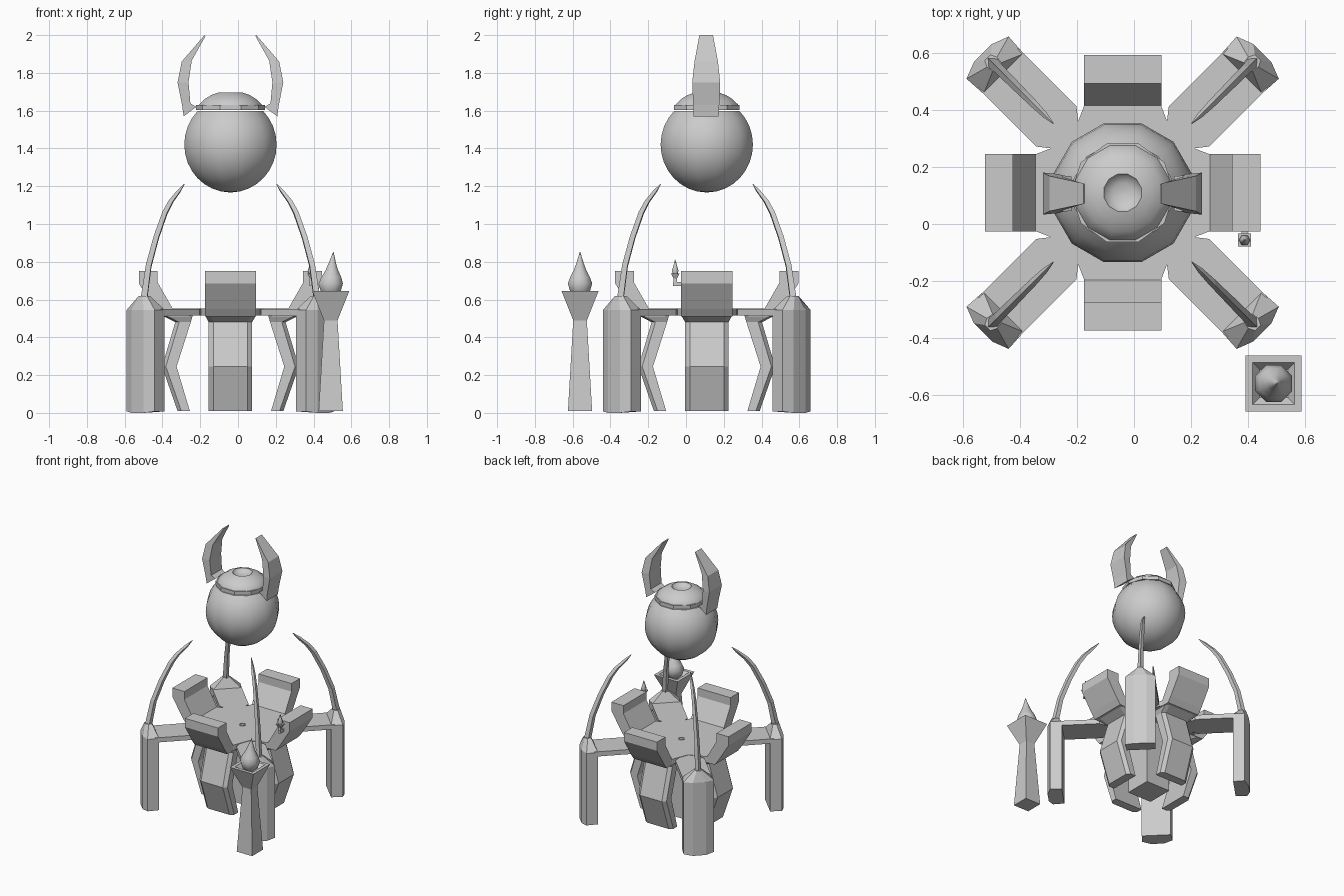
import bpy, bmesh
from math import sin, cos, pi, sqrt, radians
from mathutils import Vector, Matrix

if "Cube" in bpy.data.objects:
    bpy.data.objects.remove(bpy.data.objects["Cube"])

CX, CY = -0.04, 0.11


def loft(name, rings, matrix=None, smooth=None):
    """Skin a list of equal-length point rings and cap both ends."""
    bm = bmesh.new()
    vs = [[bm.verts.new(p) for p in ring] for ring in rings]
    n = len(rings[0])
    for a, b in zip(vs, vs[1:]):
        for i in range(n):
            j = (i + 1) % n
            bm.faces.new((a[i], a[j], b[j], b[i]))
    bm.faces.new(vs[0][::-1])
    bm.faces.new(vs[-1])
    if matrix:
        bm.transform(matrix)
    bmesh.ops.recalc_face_normals(bm, faces=bm.faces[:])
    me = bpy.data.meshes.new(name)
    bm.to_mesh(me)
    bm.free()
    ob = bpy.data.objects.new(name, me)
    bpy.context.collection.objects.link(ob)
    if smooth:
        bpy.ops.object.select_all(action='DESELECT')
        ob.select_set(True)
        bpy.context.view_layer.objects.active = ob
        bpy.ops.object.shade_smooth_by_angle(angle=radians(smooth))
    return ob


def lathe(name, profile, x, y, sides, phase=0, smooth=None):
    """Revolve (radius, z, optional x shift) points about a vertical axis."""
    rings = []
    for r, z, *dx in profile:
        s = dx[0] if dx else 0
        rings.append([(x + s + r * cos(phase + 2 * pi * i / sides),
                       y + r * sin(phase + 2 * pi * i / sides), z) for i in range(sides)])
    return loft(name, rings, smooth=smooth)


def square_column(name, profile, x, y):
    return lathe(name, [(h * sqrt(2), z) for h, z in profile], x, y, 4, pi / 4)


def around(angle):
    return Matrix.Translation((CX, CY, 0)) @ Matrix.Rotation(angle, 4, 'Z')


# floating orb
R, ZC = 0.253, 1.42
orb = [(R * cos(a), ZC + R * sin(a))
       for a in [radians(-89 + k * (134 / 12)) for k in range(13)]]
lathe("orb", orb, CX, CY, 12, pi / 12, smooth=40)
# orb collar and dished cap
lathe("orb_collar", [(0.182, 1.603), (0.182, 1.63)], CX, CY, 10, pi / 10 * 0)
lathe("orb_cap", [(0.174, 1.62), (0.172, 1.632), (0.14, 1.662), (0.105, 1.683), (0.068, 1.695),
                  (0.06, 1.682), (0.035, 1.67), (0.004, 1.667)], CX, CY, 12, pi / 12, smooth=50)

# horns: (outer offset, z, inner offset, z, half depth)
HORN = [(0.248, 1.57, 0.18, 1.62, 0.066), (0.256, 1.63, 0.212, 1.638, 0.069),
        (0.28, 1.75, 0.222, 1.75, 0.074), (0.258, 1.86, 0.205, 1.865, 0.062),
        (0.137, 2.0, 0.132, 1.995, 0.036)]
for side, s in (("left", -1), ("right", 1)):
    loft(side + "_horn", [[(CX + s * o, CY - 0.003 - d, zo), (CX + s * o, CY - 0.003 + d, zo),
                           (CX + s * i, CY - 0.003 + d * 0.92, zi),
                           (CX + s * i, CY - 0.003 - d * 0.92, zi)]
                          for o, zo, i, zi, d in HORN])

# central table plate with notched corners
outline = []
for k in range(4):
    m = Matrix.Rotation(k * pi / 2, 4, 'Z')
    outline += [m @ Vector(p) for p in ((0.32, -0.13, 0), (0.32, 0.13, 0), (0.183, 0.183, 0))]
loft("table_plate", [[(p.x, p.y, z) for p in outline] for z in (0.515, 0.553)], around(0))
lathe("table_socket", [(0.022, 0.55), (0.022, 0.558), (0.014, 0.558), (0.012, 0.555)], CX, CY, 8)
# core block under the table
square_column("core_block", [(0.1, 0.015), (0.1, 0.52)], CX, CY)

# diagonal arms, outer pillars and claws
ARM = [(0.24, -0.03), (0.33, -0.1), (0.62, -0.1), (0.62, 0.1), (0.33, 0.1), (0.24, 0.03)]
PILLAR = [(0.592, -0.1), (0.672, -0.105), (0.695, -0.045), (0.695, 0.045), (0.672, 0.105), (0.592, 0.1)]
NECK = [(0.625, -0.022), (0.65, -0.025), (0.672, -0.014), (0.672, 0.014), (0.65, 0.025), (0.625, 0.022)]
# claw path: radius, z, half thickness, half width
CLAW = [(0.648, 0.60, 0.024, 0.022), (0.612, 0.78, 0.021, 0.018), (0.555, 0.93, 0.02, 0.017),
        (0.49, 1.06, 0.019, 0.015), (0.445, 1.12, 0.017, 0.014), (0.385, 1.175, 0.013, 0.01),
        (0.345, 1.212, 0.002, 0.002)]
for k in range(4):
    m = around(pi / 4 + k * pi / 2)
    loft(f"arm_{k + 1}", [[(r, t, z) for r, t in ARM] for z in (0.515, 0.55)], m)
    foot = [(r, t, 0.0 if r > 0.69 else 0.008) for r, t in PILLAR]
    loft(f"pillar_{k + 1}", [foot, [(r, t, 0.545) for r, t in PILLAR],
                             [(r, t, 0.62) for r, t in NECK]], m)
    loft(f"claw_{k + 1}", [[(r + h, 0, z + h * 0.3), (r, w, z), (r - h, 0, z - h * 0.3), (r, -w, z)]
                           for r, z, h, w in CLAW], m)

# four flared backrests with bent legs below
REST = [(0.22, 0.51), (0.37, 0.51), (0.4, 0.55), (0.485, 0.685), (0.485, 0.75),
        (0.385, 0.75), (0.385, 0.69), (0.305, 0.55), (0.22, 0.55)]
# leg path: inner radius, outer radius, z, half width
LEG = [(0.215, 0.28, 0.01, 0.115), (0.285, 0.362, 0.245, 0.115),
       (0.21, 0.292, 0.48, 0.115), (0.2, 0.36, 0.515, 0.134)]
for k, side in enumerate(("right", "back", "left", "front")):
    m = around(k * pi / 2)
    loft(side + "_rest", [[(r, t, z) for r, z in REST] for t in (-0.136, 0.136)], m)
    loft(side + "_leg", [[(a, -w, z), (b - 0.02, -w, z), (b, -w + 0.025, z),
                          (b, w - 0.025, z), (b - 0.02, w, z), (a, w, z)]
                         for a, b, z, w in LEG], m)

# standing torch with recessed bowl
TX, TY = 0.491, -0.561
square_column("torch_stand", [(0.064, 0.01), (0.036, 0.49), (0.098, 0.645),
                              (0.074, 0.645), (0.05, 0.615)], TX, TY)
FLAME = [(0.03, 0.61), (0.056, 0.64), (0.07, 0.685), (0.056, 0.72, 0.003), (0.036, 0.755, 0.006),
         (0.022, 0.79, 0.008), (0.012, 0.82, 0.011), (0.001, 0.853, 0.014)]
lathe("torch_flame", FLAME, TX, TY, 8, pi / 8, smooth=60)

# small wall torch on the right rest
WX, WY = 0.389, -0.057
loft("small_torch_bracket", [[(WX - 0.01, y, 0.672), (WX + 0.01, y, 0.672),
                              (WX + 0.01, y, 0.692), (WX - 0.01, y, 0.692)] for y in (-0.07, -0.02)])
square_column("small_torch_cup", [(0.011, 0.672), (0.009, 0.712), (0.023, 0.738)], WX, WY)
lathe("small_torch_flame", [(0.014, 0.735), (0.02, 0.753), (0.011, 0.78), (0.001, 0.812)],
      WX, WY, 6, smooth=60)
